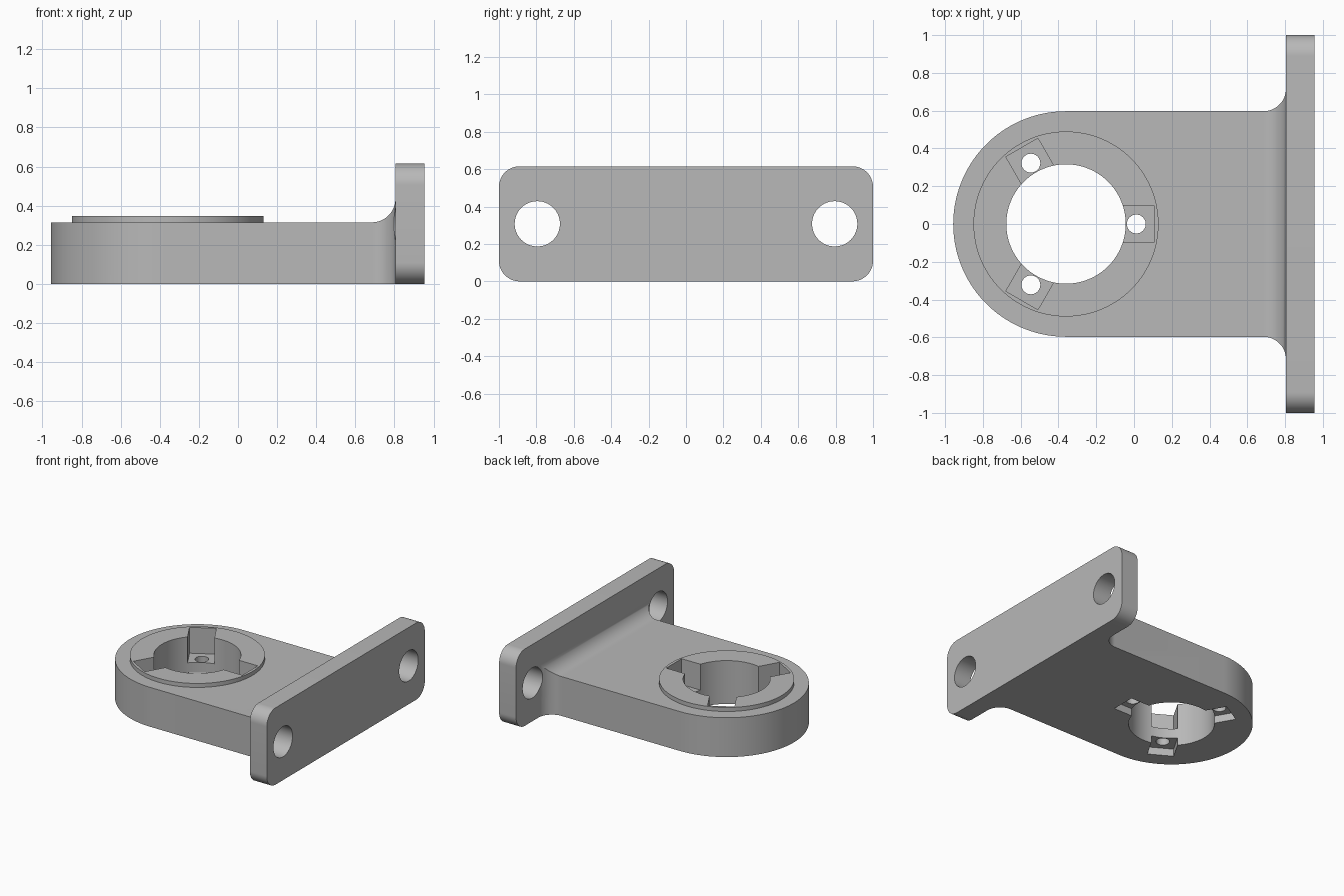
import bpy
import bmesh
from math import cos, sin, pi, radians
from mathutils import Matrix, Vector

cube = bpy.data.objects.get("Cube")
if cube:
    bpy.data.objects.remove(cube, do_unlink=True)

# Main dimensions
RING_X, ARM_R, BOSS_R, BORE_R = -0.36, 0.597, 0.49, 0.316
ARM_TOP, BOSS_TOP = 0.315, 0.347
PLATE_X, PLATE_END, PLATE_H = 0.805, 0.955, 0.615
FILLET, CORNER = 0.12, 0.11
WEB_LOW, WEB_HIGH = 0.06, 0.14

grey = bpy.data.materials.new("plain grey")
grey.use_nodes = True
colour = (0.48, 0.48, 0.48, 1)
grey.diffuse_color = colour
grey.node_tree.nodes["Principled BSDF"].inputs["Base Color"].default_value = colour


def arc(cx, cy, r, start, end, steps=16):
    angles = [radians(start + (end - start) * i / steps) for i in range(steps + 1)]
    return [(cx + r * cos(a), cy + r * sin(a)) for a in angles]


def prism(name, outline, low, high, axis="z"):
    """Extrude an outline along an axis between two levels."""
    place = {"z": lambda a, b, t: (a, b, t),
             "y": lambda a, b, t: (a, t, b),
             "x": lambda a, b, t: (t, a, b)}[axis]
    bm = bmesh.new()
    face = bm.faces.new([bm.verts.new(place(a, b, low)) for a, b in outline])
    moved = bmesh.ops.extrude_face_region(bm, geom=[face])["geom"]
    shift = Vector(place(0, 0, high - low))
    bmesh.ops.translate(bm, vec=shift,
                        verts=[v for v in moved if isinstance(v, bmesh.types.BMVert)])
    bmesh.ops.recalc_face_normals(bm, faces=bm.faces)
    mesh = bpy.data.meshes.new(name)
    bm.to_mesh(mesh)
    bm.free()
    mesh.materials.append(grey)
    obj = bpy.data.objects.new(name, mesh)
    bpy.context.collection.objects.link(obj)
    return obj


def cylinder(name, x, y, r, low, high, axis="z", steps=64):
    return prism(name, arc(x, y, r, 0, 360, steps)[:-1], low, high, axis)


def combine(target, tool, operation):
    """Apply a boolean and discard the tool."""
    mod = target.modifiers.new("combine", "BOOLEAN")
    mod.operation, mod.solver, mod.object = operation, "EXACT", tool
    bpy.context.view_layer.objects.active = target
    bpy.ops.object.modifier_apply(modifier=mod.name)
    bpy.data.objects.remove(tool, do_unlink=True)


# Arm: rounded plan with side fillets, trimmed by a side profile with a top fillet
inside = PLATE_X + 0.07
start = PLATE_X - FILLET
side = arc(start, ARM_R + FILLET, FILLET, -90, 0)
plan = arc(RING_X, 0, ARM_R, 90, 270, 72)
plan += [(x, -y) for x, y in side] + [(inside, -ARM_R - FILLET), (inside, ARM_R + FILLET)]
plan += side[::-1]
bracket = prism("mounting_bracket", plan, 0, 0.5)
profile = [(-1.2, 0), (inside, 0), (inside, ARM_TOP + FILLET)]
profile += arc(start, ARM_TOP + FILLET, FILLET, 0, -90) + [(-1.2, ARM_TOP)]
combine(bracket, prism("arm_profile", profile, -1.1, 1.1, "y"), "INTERSECT")

# Raised ring boss
combine(bracket, cylinder("boss", RING_X, 0, BOSS_R, 0.2, BOSS_TOP, steps=96), "UNION")

# Rounded end plate
a, b = 1 - CORNER, PLATE_H - CORNER
outline = (arc(a, b, CORNER, 0, 90) + arc(-a, b, CORNER, 90, 180)
           + arc(-a, CORNER, CORNER, 180, 270) + arc(a, CORNER, CORNER, 270, 360))
combine(bracket, prism("end_plate", outline, PLATE_X, PLATE_END, "x"), "UNION")

# Bolt holes through the plate
for y in (-0.795, 0.795):
    combine(bracket, cylinder("bolt_hole", y, PLATE_H / 2, 0.121, 0.6, 1.1, "x"), "DIFFERENCE")

# Central bore
combine(bracket, cylinder("bore", RING_X, 0, BORE_R, -0.1, 0.5, steps=96), "DIFFERENCE")

# Three lugs: pockets above and below a thin drilled web
pocket = [(0.25, -0.098), (0.467, -0.098), (0.467, 0.098), (0.25, 0.098)]
for angle in (0, 120, 240):
    turn = Matrix.Translation((RING_X, 0, 0)) @ Matrix.Rotation(radians(angle), 4, "Z")
    for tool in (prism("upper_pocket", pocket, WEB_HIGH, 0.5),
                 prism("lower_pocket", pocket, -0.1, WEB_LOW),
                 cylinder("screw_hole", 0.372, 0, 0.05, -0.1, 0.5, steps=32)):
        tool.data.transform(turn)
        combine(bracket, tool, "DIFFERENCE")

# Smooth curved walls, sharp edges
bpy.ops.object.select_all(action="DESELECT")
bracket.select_set(True)
bpy.context.view_layer.objects.active = bracket
bpy.ops.object.shade_smooth_by_angle(angle=radians(30))
